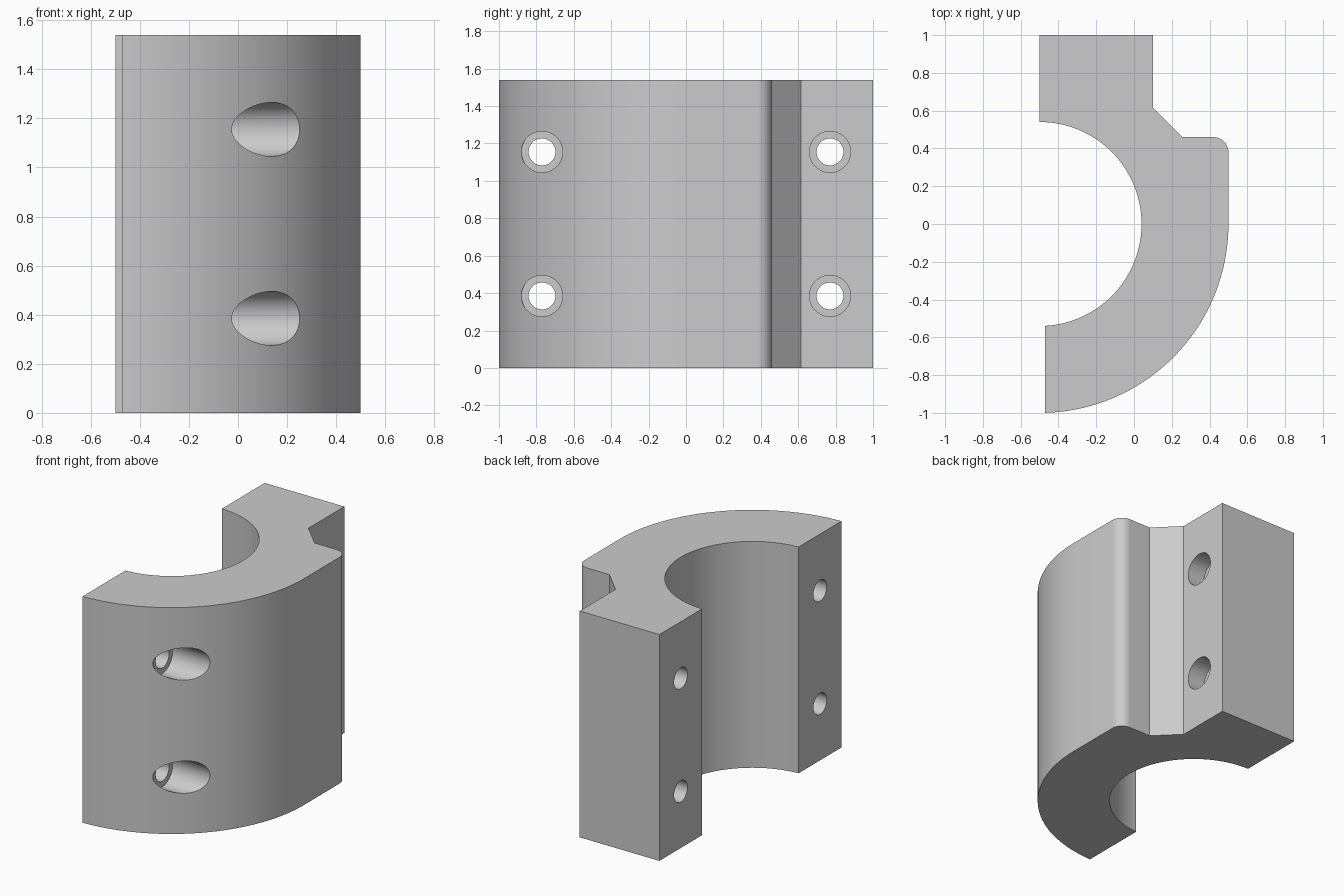
import bpy
import bmesh
import math
from mathutils import Matrix, Vector

if "Cube" in bpy.data.objects:
    bpy.data.objects.remove(bpy.data.objects["Cube"])

HEIGHT = 1.54
CENTRE_X = -0.5
INNER_R, OUTER_R = 0.54, 1.0
FOOT_X = -0.47          # trimmed front end of the half ring
BOLT_Y, BOLT_R = 0.77, 0.072
BORE_R, BORE_FLOOR = 0.11, -0.03

# Plain grey finish
grey = bpy.data.materials.new("plain_grey")
grey.use_nodes = True
grey.diffuse_color = (0.6, 0.6, 0.6, 1)
grey.node_tree.nodes["Principled BSDF"].inputs["Base Color"].default_value = (0.6, 0.6, 0.6, 1)


def arc(cx, cy, r, start, end, steps):
    return [(cx + r * math.cos(a), cy + r * math.sin(a))
            for a in (start + (end - start) * i / steps for i in range(steps + 1))]


def make_object(name, bm):
    bmesh.ops.recalc_face_normals(bm, faces=bm.faces)
    mesh = bpy.data.meshes.new(name)
    bm.to_mesh(mesh)
    bm.free()
    mesh.materials.append(grey)
    obj = bpy.data.objects.new(name, mesh)
    bpy.context.collection.objects.link(obj)
    return obj


# Clamp half: one outline extruded upwards
trim = FOOT_X - CENTRE_X
outline = arc(CENTRE_X, 0, OUTER_R, -math.acos(trim / OUTER_R), 0, 64)
outline += arc(0.42, 0.38, 0.08, 0, math.pi / 2, 12)
outline += [(0.255, 0.46), (0.1, 0.615), (0.1, 1), (CENTRE_X, 1)]
outline += arc(CENTRE_X, 0, INNER_R, math.pi / 2, -math.acos(trim / INNER_R), 80)

bm = bmesh.new()
base = bm.faces.new([bm.verts.new((x, y, 0)) for x, y in outline])
top = bmesh.ops.extrude_face_region(bm, geom=[base])["geom"]
bmesh.ops.translate(bm, vec=(0, 0, HEIGHT),
                    verts=[v for v in top if isinstance(v, bmesh.types.BMVert)])
clamp = make_object("clamp_half", bm)

# Stepped bolt holes: profile spun about the x axis, at four places
bm = bmesh.new()
steps = [(-0.7, 0), (-0.7, BOLT_R), (BORE_FLOOR, BOLT_R),
         (BORE_FLOOR, BORE_R), (0.8, BORE_R), (0.8, 0)]
for y in (-BOLT_Y, BOLT_Y):
    for z in (HEIGHT / 4, HEIGHT * 3 / 4):
        shift = Matrix.Translation((0, y, z))
        verts = [bm.verts.new(shift @ Vector((x, r, 0))) for x, r in steps]
        edges = [bm.edges.new(pair) for pair in zip(verts, verts[1:])]
        bmesh.ops.spin(bm, geom=verts + edges, cent=(0, y, z), axis=(1, 0, 0),
                       angle=math.tau, steps=48, use_merge=False)
bmesh.ops.remove_doubles(bm, verts=bm.verts, dist=0.0001)
cutter = make_object("bolt_hole_cutter", bm)
cutter.hide_render = True

# Cut the holes, then discard the cutter
cut = clamp.modifiers.new("bolt_holes", "BOOLEAN")
cut.operation = "DIFFERENCE"
cut.solver = "EXACT"
cut.object = cutter
bpy.ops.object.select_all(action="DESELECT")
bpy.context.view_layer.objects.active = clamp
clamp.select_set(True)
bpy.ops.object.modifier_apply(modifier=cut.name)
bpy.data.objects.remove(cutter)

bpy.ops.object.shade_smooth_by_angle(angle=math.radians(25))
